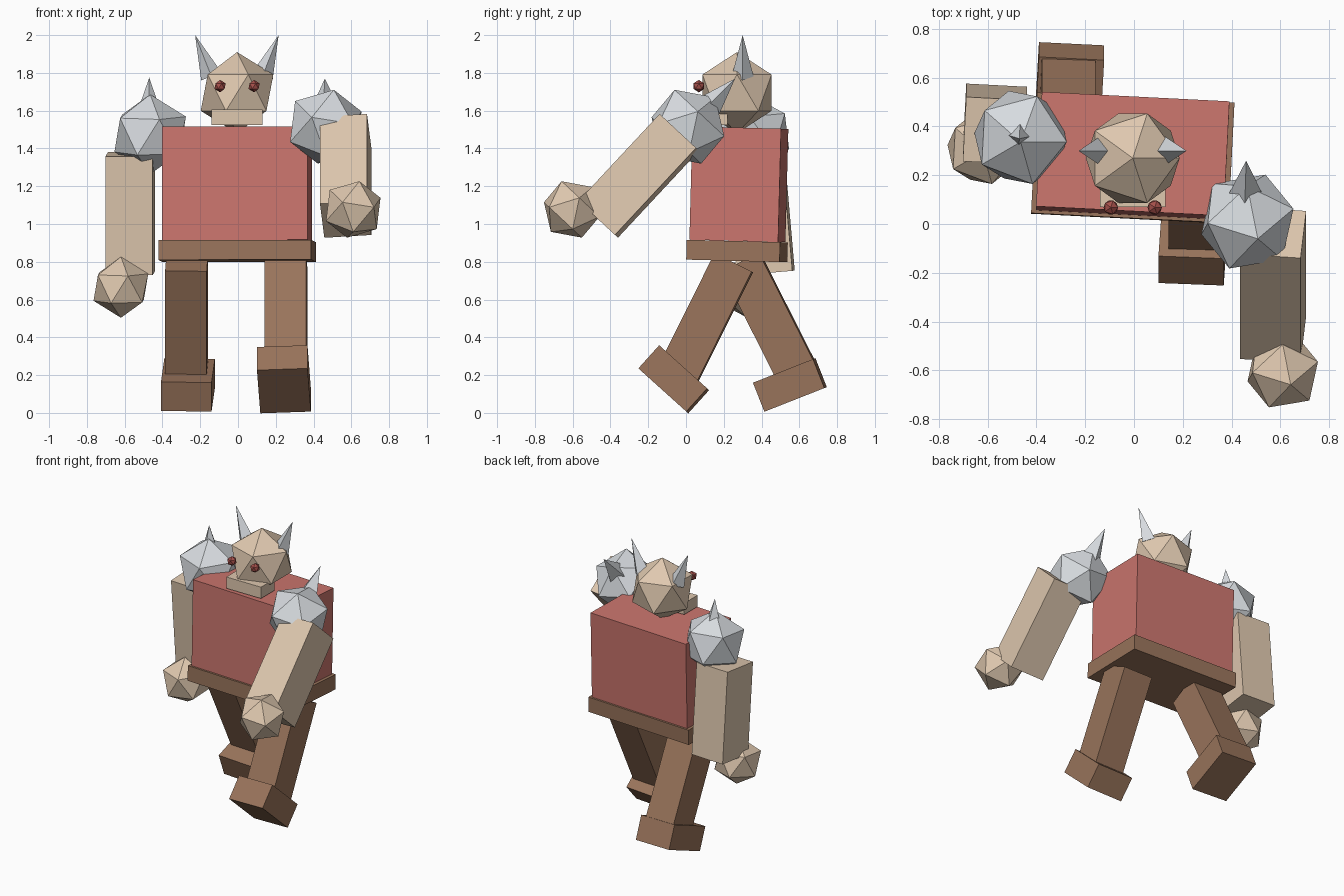
import bpy
from math import radians, sin, cos
from mathutils import Vector, Euler

cube = bpy.data.objects.get("Cube")
if cube:
    bpy.data.objects.remove(cube, do_unlink=True)


def material(name, rgb):
    m = bpy.data.materials.new(name)
    m.use_nodes = True
    m.diffuse_color = (*rgb, 1)
    m.node_tree.nodes["Principled BSDF"].inputs["Base Color"].default_value = (*rgb, 1)
    return m


RED = material("shirt_red", (0.60, 0.18, 0.155))
EYE = material("eye_red", (0.38, 0.08, 0.07))
BROWN = material("leather_brown", (0.32, 0.175, 0.105))
SKIN = material("skin_tan", (0.74, 0.58, 0.43))
STEEL = material("steel_grey", (0.68, 0.71, 0.74))


def finish(name, mat, rot):
    """Name, colour and turn the new object: twist first, then lean, then pitch."""
    o = bpy.context.object
    o.name = name
    o.data.materials.append(mat)
    o.rotation_mode = 'ZYX'
    o.rotation_euler = [radians(a) for a in rot]
    return o


def box(name, mat, loc, size, rot=(0, 0, 0)):
    bpy.ops.mesh.primitive_cube_add(size=1, location=loc)
    o = finish(name, mat, rot)
    o.scale = size
    return o


def ball(name, mat, loc, radius, rot=(0, 0, 0)):
    bpy.ops.mesh.primitive_ico_sphere_add(subdivisions=1, radius=radius, location=loc)
    return finish(name, mat, rot)


def spike(name, tip, radius, length, rot):
    # four-sided spike ending at the given tip
    axis = Vector((sin(radians(rot[1])), -sin(radians(rot[0])), cos(radians(rot[0] + rot[1]))))
    centre = Vector(tip) - axis * length / 2
    bpy.ops.mesh.primitive_cone_add(vertices=4, radius1=radius, depth=length, location=centre)
    return finish(name, STEEL, rot)


# Body
box("torso", RED, (-0.005, 0.28, 1.21), (0.77, 0.47, 0.60), (-1.5, 0, -2.9))
box("belt", BROWN, (-0.005, 0.27, 0.857), (0.81, 0.495, 0.105), (-1.5, 0, -2.9))

# Head
ball("head", SKIN, (-0.005, 0.27, 1.695), 0.215)
box("jaw", SKIN, (-0.005, 0.145, 1.565), (0.27, 0.15, 0.08))
for side, s in (("left", 1), ("right", -1)):
    ball(side + "_eye", EYE, (-0.005 + 0.09 * s, 0.068, 1.73), 0.033)
    tip = (-0.006 + 0.221 * s, 0.30, 2.0)
    horn = spike(side + "_horn", tip, 0.058, 0.235, (0, 21.5, 0))
    if s < 0:
        horn.rotation_euler.y *= -1
        horn.location.x = 2 * tip[0] - horn.location.x

# Arms: shoulder centre, arm centre, hand centre, spike tip, pitch, twist
arms = {
    "left": ((0.465, 0.01, 1.515), (0.57, -0.25, 1.255), (0.61, -0.605, 1.077),
             (0.46, 0.26, 1.77), -43, -5),
    "right": ((-0.465, 0.355, 1.475), (-0.57, 0.41, 1.055), (-0.62, 0.31, 0.665),
              (-0.47, 0.35, 1.775), 5, -3),
}
for side, (shoulder, arm, hand, tip, pitch, twist) in arms.items():
    turn = (pitch, 0, twist)
    ball(side + "_shoulder", STEEL, shoulder, 0.212, turn)
    spike(side + "_shoulder_spike", tip, 0.1, 0.29, turn)
    box(side + "_arm", SKIN, arm, (0.25, 0.265, 0.63), turn)
    ball(side + "_hand", SKIN, hand, 0.162, turn)

# Legs: hip end, ankle end, foot centre, leg pitch, foot pitch
legs = {
    "left": ((0.255, 0.254, 0.795), (0.255, -0.04, 0.21), (0.243, -0.065, 0.178), -26.5, -42),
    "right": ((-0.272, 0.29, 0.80), (-0.272, 0.585, 0.22), (-0.265, 0.55, 0.148), 26.8, 21.5),
}
for side, (hip, ankle, foot, pitch, foot_pitch) in legs.items():
    hip, ankle = Vector(hip), Vector(ankle)
    box(side + "_leg", BROWN, (hip + ankle) / 2, (0.22, 0.22, (hip - ankle).length),
        (pitch, 0, -2))
    box(side + "_foot", BROWN, foot, (0.268, 0.342, 0.165), (foot_pitch, 0, -3))
